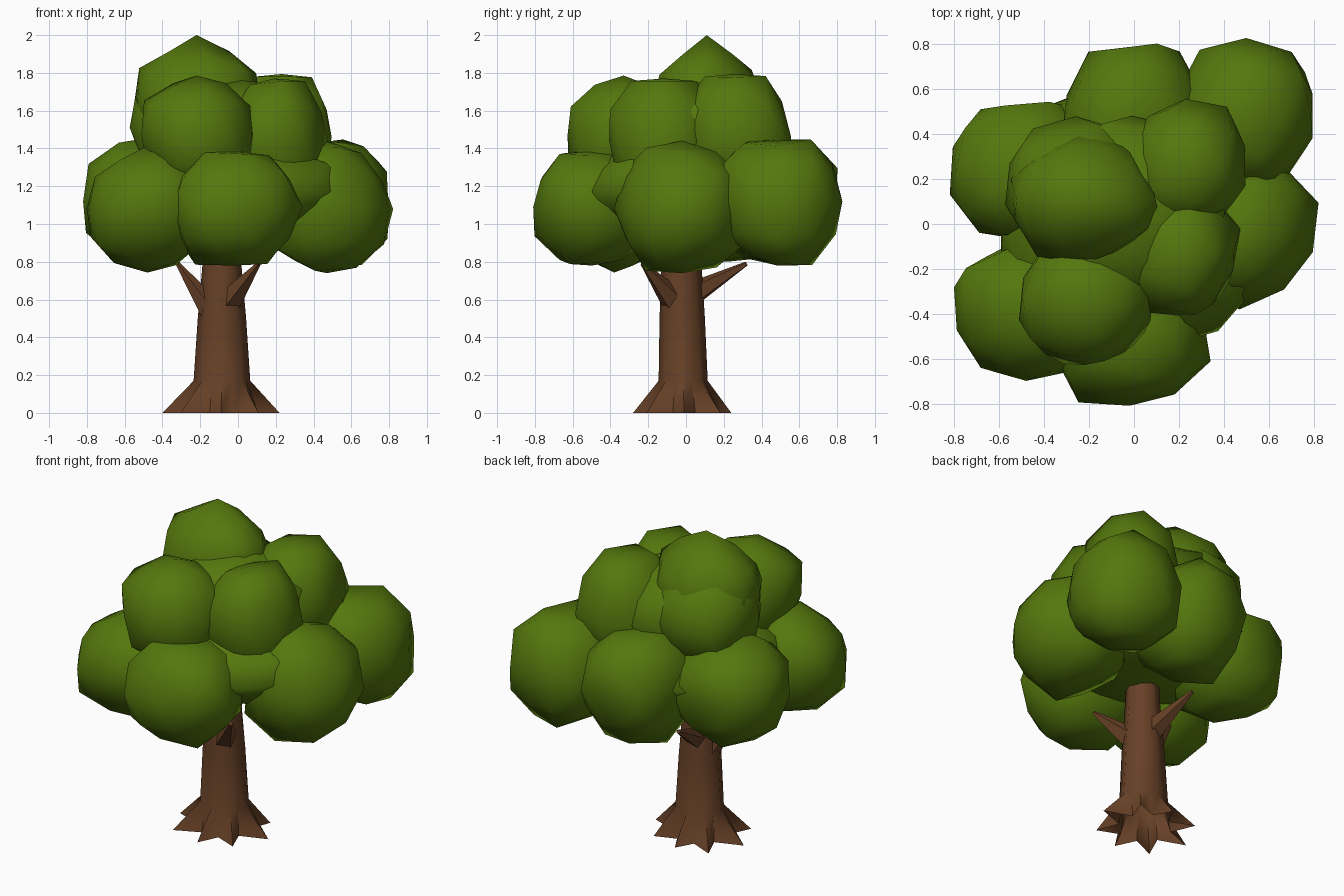
import bpy, bmesh, math, random
from mathutils import Vector

if "Cube" in bpy.data.objects:
    bpy.data.objects.remove(bpy.data.objects["Cube"])

random.seed(7)


def material(name, rgb):
    m = bpy.data.materials.new(name)
    m.diffuse_color = (*rgb, 1)
    m.use_nodes = True
    m.node_tree.nodes["Principled BSDF"].inputs["Base Color"].default_value = m.diffuse_color
    return m


GREEN = material("leaf green", (0.088, 0.185, 0.004))
BROWN = material("bark brown", (0.135, 0.052, 0.02))


def finish(bm, name, mat, angle):
    me = bpy.data.meshes.new(name)
    bm.to_mesh(me)
    bm.free()
    me.materials.append(mat)
    ob = bpy.data.objects.new(name, me)
    bpy.context.collection.objects.link(ob)
    bpy.ops.object.select_all(action='DESELECT')
    ob.select_set(True)
    bpy.context.view_layer.objects.active = ob
    bpy.ops.object.shade_smooth_by_angle(angle=math.radians(angle))
    return ob


def loft(bm, rings):
    # open at the foot, closed at the top
    rows = [[bm.verts.new(p) for p in ring] for ring in rings]
    n = len(rows[0])
    for a, b in zip(rows, rows[1:]):
        for i in range(n):
            j = (i + 1) % n
            bm.faces.new((a[i], a[j], b[j], b[i]))
    bm.faces.new(rows[-1])


# Trunk: a star-shaped foot of pointed roots rising into a tapered column
SIDES = 16
TIPS = [0.31, 0.27, 0.25, 0.29, 0.31, 0.30, 0.27, 0.28]


def trunk_ring(cx, cy, rx, ry, z, star=False):
    pts = []
    for i in range(SIDES):
        a = 2 * math.pi * i / SIDES
        if star:
            r = TIPS[i // 2] if i % 2 == 0 else 0.155
            pts.append((cx + r * math.cos(a), cy + r * math.sin(a), z))
        else:
            # pairs of neighbouring points lie on an octagon
            k = 1 if i % 2 == 0 else math.cos(math.pi / 8)
            pts.append((cx + k * rx * math.cos(a), cy + k * ry * math.sin(a), z))
    return pts


bm = bmesh.new()
loft(bm, [trunk_ring(-0.09, -0.01, 0, 0, 0.0, True),
          trunk_ring(-0.085, -0.015, 0.15, 0.13, 0.17),
          trunk_ring(-0.085, -0.02, 0.128, 0.12, 0.5),
          trunk_ring(-0.085, -0.025, 0.10, 0.105, 0.82),
          trunk_ring(-0.08, -0.02, 0.09, 0.09, 1.1)])
finish(bm, "trunk", BROWN, 60)

# Branches: short tapered spikes reaching into the leaves
for k, (start, tip) in enumerate([((-0.14, -0.03, 0.54), (-0.32, -0.06, 0.79)),
                                  ((-0.10, 0.02, 0.62), (-0.17, 0.32, 0.79)),
                                  ((-0.04, -0.07, 0.60), (0.11, -0.23, 0.79))]):
    s, t = Vector(start), Vector(tip)
    q = (t - s).to_track_quat('Z', 'Y')
    bm = bmesh.new()
    loft(bm, [[p + q @ Vector((r * math.cos(a), r * math.sin(a), 0))
               for a in (math.tau * i / 5 for i in range(5))]
              for p, r in ((s, 0.07), (t, 0.012))])
    finish(bm, f"branch_{k + 1}", BROWN, 60)

# Leaf clumps: centre and radii of each low-poly blob
CLUMPS = [
    # lower ring
    ((-0.02, -0.50, 1.09), (0.35, 0.33, 0.32)),
    ((-0.48, -0.38, 1.08), (0.32, 0.30, 0.32)),
    ((-0.48, 0.24, 1.12), (0.33, 0.32, 0.34)),
    ((0.00, 0.47, 1.12), (0.33, 0.35, 0.35)),
    ((0.50, 0.48, 1.12), (0.32, 0.33, 0.35)),
    ((0.47, -0.02, 1.08), (0.34, 0.34, 0.34)),
    # hearts filling the crown, the lower one leaving a hollow underside
    ((0.00, 0.03, 1.17), (0.61, 0.60, 0.26)),
    ((-0.01, 0.05, 1.46), (0.42, 0.43, 0.31)),
    # upper ring
    ((-0.22, -0.33, 1.47), (0.30, 0.31, 0.32)),
    ((0.19, -0.12, 1.44), (0.28, 0.30, 0.33)),
    ((0.23, 0.26, 1.46), (0.28, 0.29, 0.34)),
    ((-0.26, 0.18, 1.51), (0.31, 0.29, 0.32)),
    # top
    ((-0.22, 0.11, 1.65), (0.32, 0.28, 0.30)),
]
for k, (c, r) in enumerate(CLUMPS):
    bm = bmesh.new()
    bmesh.ops.create_icosphere(bm, subdivisions=2, radius=1)
    for v in bm.verts:
        top = k == len(CLUMPS) - 1 and v.co.z > 0.99
        # slightly boxy ball with an uneven surface
        e = 2.3
        f = sum(abs(x) ** e for x in v.co) ** (-1 / e)
        f *= 1.167 if top else random.uniform(0.91, 1.09)
        p = [c[i] + v.co[i] * r[i] * f for i in range(3)]
        # keep the outline and the flattish underside
        p[0] = max(-0.82, min(0.83, p[0]))
        p[1] = max(-0.83, min(0.83, p[1]))
        p[2] = max(0.74, p[2])
        v.co = p
    finish(bm, f"leaf_clump_{k + 1}", GREEN, 60)
